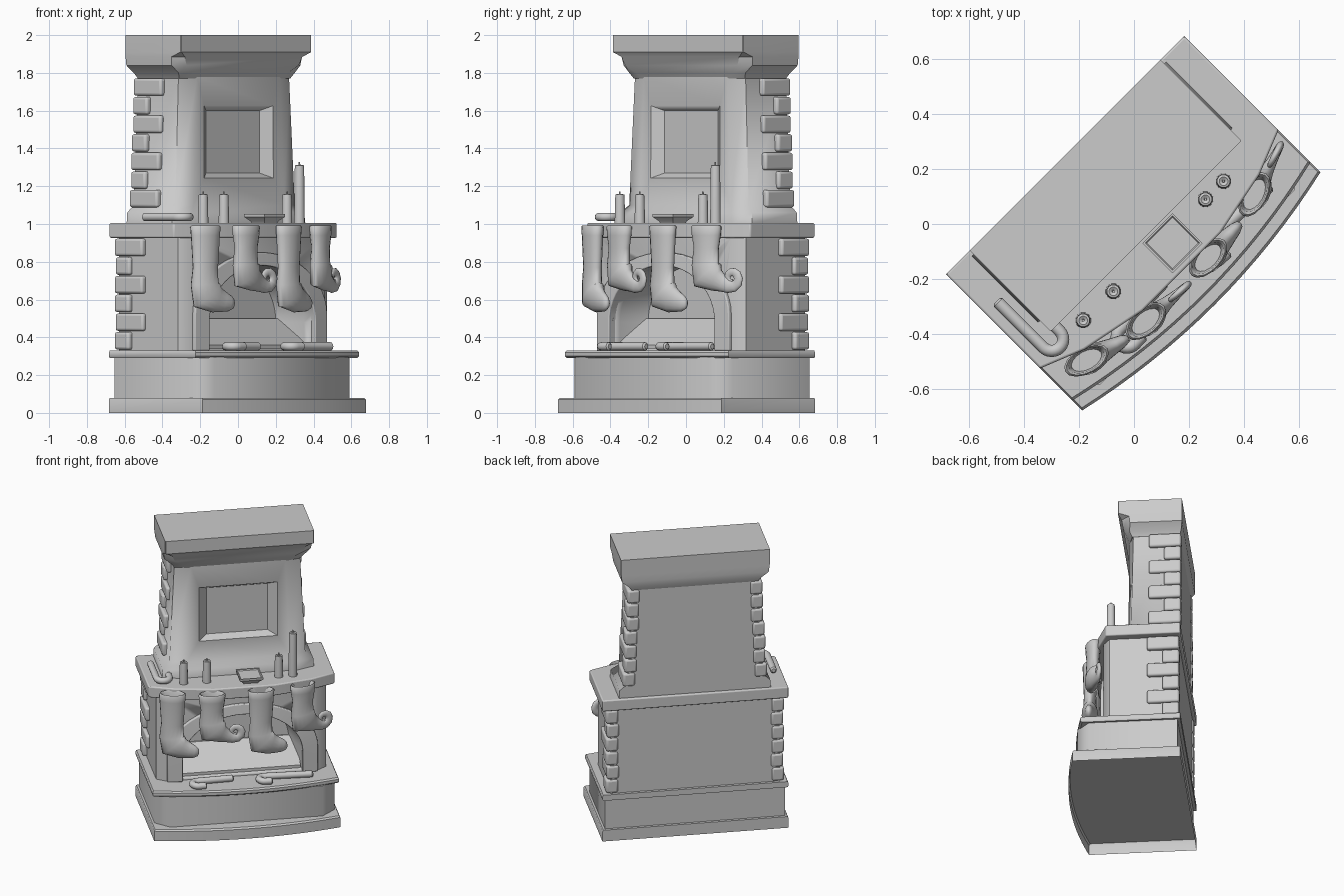
import bpy, bmesh, math
from mathutils import Matrix, Vector

if "Cube" in bpy.data.objects:
    bpy.data.objects.remove(bpy.data.objects["Cube"])

stone = bpy.data.materials.new("warm_grey_clay")
stone.use_nodes = True
GREY = (0.6, 0.6, 0.6, 1)
stone.diffuse_color = GREY
stone.node_tree.nodes["Principled BSDF"].inputs["Base Color"].default_value = GREY
TURN = Matrix.Rotation(math.radians(45), 4, 'Z')   # whole hearth faces a corner
BACK = 0.354     # back of the slabs
WALL = 0.334     # back of the masonry between them


def make(name, bm, bevel=0, smooth=35):
    """Turn a bmesh into a finished object."""
    bmesh.ops.recalc_face_normals(bm, faces=bm.faces)
    me = bpy.data.meshes.new(name)
    bm.to_mesh(me)
    bm.free()
    me.transform(TURN)
    me.materials.append(stone)
    ob = bpy.data.objects.new(name, me)
    bpy.context.collection.objects.link(ob)
    if bevel:
        mod = ob.modifiers.new("soft_edges", 'BEVEL')
        mod.width, mod.segments = bevel, 3
    bpy.ops.object.select_all(action='DESELECT')
    ob.select_set(True)
    bpy.context.view_layer.objects.active = ob
    bpy.ops.object.shade_smooth_by_angle(angle=math.radians(smooth))
    return ob


def skin(rings, open_start=False):
    """Join equal rings of points with quads and close the ends."""
    bm = bmesh.new()
    loops = [[bm.verts.new(p) for p in r] for r in rings]
    n = len(loops[0])
    for a, b in zip(loops, loops[1:]):
        for i in range(n):
            bm.faces.new((a[i], a[(i + 1) % n], b[(i + 1) % n], b[i]))
    if not open_start:
        bm.faces.new(loops[0])
    bm.faces.new(loops[-1])
    return bm


def loft(sections, open_start=False):
    return skin([[(x, y, z) for x, y in out] for z, out in sections], open_start)


def bowed(hx, side, front, n=16):
    """Outline with a curved front."""
    arc = []
    for i in range(n + 1):
        t = -1 + 2 * i / n
        arc.append((hx * t, side + (front - side) * (1 - t * t)))
    return [(-hx, BACK)] + arc + [(hx, BACK)]


def faceted(hx, side, fx, front, back=WALL):
    """Outline with clipped front corners."""
    return [(-hx, back), (-hx, side), (-fx, front), (fx, front), (hx, side), (hx, back)]


def box(x0, x1, y0, y1, z0, z1):
    return loft([(z, [(x0, y0), (x1, y0), (x1, y1), (x0, y1)]) for z in (z0, z1)])


def cut(target, cutter):
    cutter.hide_render = True
    cutter.hide_set(True)
    cutter.display_type = 'WIRE'
    mod = target.modifiers.new("opening", 'BOOLEAN')
    mod.operation, mod.object, mod.solver = 'DIFFERENCE', cutter, 'EXACT'


def tube(path, side, n=16, flat=1.0):
    """Sweep an oval along a flat path of (point, radius); side is the plane normal."""
    rings, last = [], None
    for i, (p, r) in enumerate(path):
        a = Vector(path[max(i - 1, 0)][0])
        b = Vector(path[min(i + 1, len(path) - 1)][0])
        across = (b - a).normalized().cross(side)
        if last and across.length < .5:
            across = last
        elif last and across.dot(last) < 0:   # path doubles back at a rim
            across = -across
        last = across
        rings.append([Vector(p) + across * r * math.cos(t) + side * r * flat * math.sin(t)
                      for t in (math.tau * k / n for k in range(n))])
    return skin(rings)


# Hollow plinth, base and hearth shelf
make("plinth", loft([(0, bowed(.612, -.346, -.415)), (.07, bowed(.612, -.346, -.415)),
                     (.08, bowed(.606, -.338, -.405))], open_start=True))
make("base", loft([(z, faceted(.592, -.242, .5, -.325)) for z in (.08, .295)]), smooth=50)
make("hearth_shelf", loft([(.29, bowed(.606, -.285, -.355)), (.3, bowed(.612, -.295, -.367)),
                           (.32, bowed(.612, -.295, -.367)), (.33, bowed(.606, -.287, -.358))]))

# Fireplace body with arched firebox
body = make("fireplace_body", loft([(z, faceted(.558, -.11, .495, -.155)) for z in (.33, .93)]),
            smooth=50)


def arch(hw, top, spring=.48, n=24, low=.33):
    pts = [(hw, low)]
    pts += [(hw * math.cos(math.pi * i / n), spring + (top - spring) * math.sin(math.pi * i / n))
            for i in range(n + 1)]
    return pts + [(-hw, low)]


cut(body, make("firebox_cutter", skin([[(x * s, y, z) for x, z in arch(.395, .78, low=.34)]
                                       for y, s in ((-.3, 1), (-.1, 1), (.06, .87))])))
inner, outer = arch(.395, .78), arch(.495, .85, .52)
trim = bmesh.new()
quads = [[trim.verts.new((x, y, z)) for x, y, z in
          ((a[0], -.185, a[1]), (b[0], -.175, b[1]), (b[0], -.13, b[1]), (a[0], -.13, a[1]))]
         for a, b in zip(inner, outer)]
for p, q in zip(quads, quads[1:]):
    for i in range(4):
        trim.faces.new((p[i], p[(i + 1) % 4], q[(i + 1) % 4], q[i]))
trim.faces.new(quads[0])
trim.faces.new(quads[-1])
make("arch_surround", trim, bevel=.006)
make("firebox_slope", skin([[(x, -.12, .33), (x, -.12, .36), (x, .05, .5), (x, .08, .5), (x, .08, .33)]
                            for x in (-.39, .39)]))

# Mantel shelf with clipped, gently stepped front
half = [(.612, BACK), (.612, -.13), (.45, -.195), (.2, -.245)]
mantel = half + [(-x, y) for x, y in reversed(half)]
make("mantel_shelf", loft([(z, mantel) for z in (.927, 1.005)]), bevel=.008)

# Chimney breast with sunken panel, then crown
chimney = make("chimney_breast", loft([
    (1, faceted(.5, -.005, .39, -.045)), (1.06, faceted(.495, 0, .38, -.04)),
    (1.1, faceted(.447, .022, .34, -.006)), (1.78, faceted(.414, .032, .31, -.004))]), smooth=50)
cut(chimney, make("panel_cutter", skin([
    [(sx * w, y, 1.435 + sz * h) for sx, sz in ((-1, -1), (1, -1), (1, 1), (-1, 1))]
    for y, w, h in ((-.045, .31, .215), (.04, .2, .165))])))
make("chimney_crown", loft([
    (1.77, faceted(.415, .025, .32, 0)), (1.8, faceted(.435, .01, .36, -.015, .345)),
    (1.84, faceted(.482, .015, .42, -.035, BACK)), (1.885, faceted(.488, .01, .44, -.042, BACK)),
    (1.91, faceted(.49, -.058, .485, -.062, BACK)), (2, faceted(.49, -.058, .485, -.062, BACK))]))

# Corner bricks, alternating long and short
for s, side in ((-1, "right"), (1, "left")):
    for part, count, z0, step, x0, lean, odd in (("lower", 6, .332, .099, .586, 0, 1),
                                                 ("upper", 7, 1.085, .0985, .474, -.005, 0)):
        for i in range(count):
            x = x0 + lean * i - (.006 if i % 3 == 1 else 0)
            depth = .22 if i % 2 == odd else .12
            z = z0 + step * i
            make(f"{part}_{side}_brick_{i + 1}",
                 box(*sorted((s * x, s * (x - .08))), BACK - depth, BACK - .01,
                     z + .003, z + step - .003), bevel=.014)


# Stockings: hollow cuff, leg, heel, foot, optional curled toe
def stocking(name, x, y, turn, curled):
    foot = .735 if curled else .63
    path = [(0, .92, .06), (0, .98, .07), (0, .992, .08), (0, .985, .088), (0, .94, .084),
            (0, foot + .14, .073), (-.005, foot + .05, .08), (.008, foot - .005, .098)]
    if curled:
        path += [(.06, foot - .032, .062), (.1, foot - .052, .044), (.135, foot - .066, .035)]
        for i in range(12):
            a = math.radians(-70 + 34 * i)
            r = .046 - .0028 * i
            path.append((.152 + r * math.cos(a), foot - .022 + r * math.sin(a), .029 - .0016 * i))
    else:
        path += [(.065, foot - .03, .072), (.11, foot - .042, .055), (.145, foot - .05, .043),
                 (.168, foot - .053, .026), (.174, foot - .053, .008)]
    bm = tube([((px, 0, pz), r) for px, pz, r in path], Vector((0, 1, 0)), flat=.55)
    bmesh.ops.transform(bm, verts=bm.verts, matrix=Matrix.Translation((x, y, 0)) @
                        Matrix.Rotation(math.radians(turn), 4, 'Z'))
    make(name, bm, smooth=60)


stocking("stocking_1", -.472, -.228, -17, False)
stocking("curled_stocking_1", -.22, -.28, -4, True)
stocking("stocking_2", .103, -.277, 2, False)
stocking("curled_stocking_2", .385, -.233, 17, True)


# Hooked canes lying flat: straight shaft, then a half-turn hook
def cane(name, x, y, z, length, hook, turn):
    r = .022
    path = [((length, 0, 0), r * .6), ((length - .008, 0, 0), r), ((length / 2, 0, 0), r)]
    for i in range(13):
        a = math.pi / 2 + math.pi * i / 12
        path.append(((hook * math.cos(a), hook * math.sin(a) - hook, 0), r))
    path += [((.04, -2 * hook, 0), r), ((.047, -2 * hook, 0), r * .6)]
    bm = tube(path, Vector((0, 0, 1)), 12)
    bmesh.ops.transform(bm, verts=bm.verts, matrix=Matrix.Translation((x, y, z)) @
                        Matrix.Rotation(math.radians(turn), 4, 'Z'))
    make(name, bm)


cane("hearth_cane_1", -.31, -.235, .352, .24, .038, 2)
cane("hearth_cane_2", .13, -.235, .352, .32, .038, -3)
cane("mantel_cane", -.55, -.085, 1.037, .24, .042, 90)

# Candles with wicks
for i, (x, y, top) in enumerate(((-.378, -.117, 1.155), (-.226, -.12, 1.155),
                                 (.247, -.12, 1.155), (.34, -.12, 1.31))):
    rings = [(.99, .029), (top - .02, .026), (top, .024), (top + .003, .016), (top - .004, .005),
             (top + .018, .004)]
    make(f"candle_{i + 1}", loft([(z, [(x + r * math.cos(math.tau * k / 12),
                                        y + r * math.sin(math.tau * k / 12))
                                       for k in range(12)]) for z, r in rings]))

# Square dish
make("square_dish", loft([(z, [(.05 + sx * w, -.148 + sy * w)
                               for sx, sy in ((-1, -1), (1, -1), (1, 1), (-1, 1))])
                          for z, w in ((1, .045), (1.015, .052), (1.038, .077), (1.052, .077),
                                       (1.052, .07), (1.045, .066))]))
